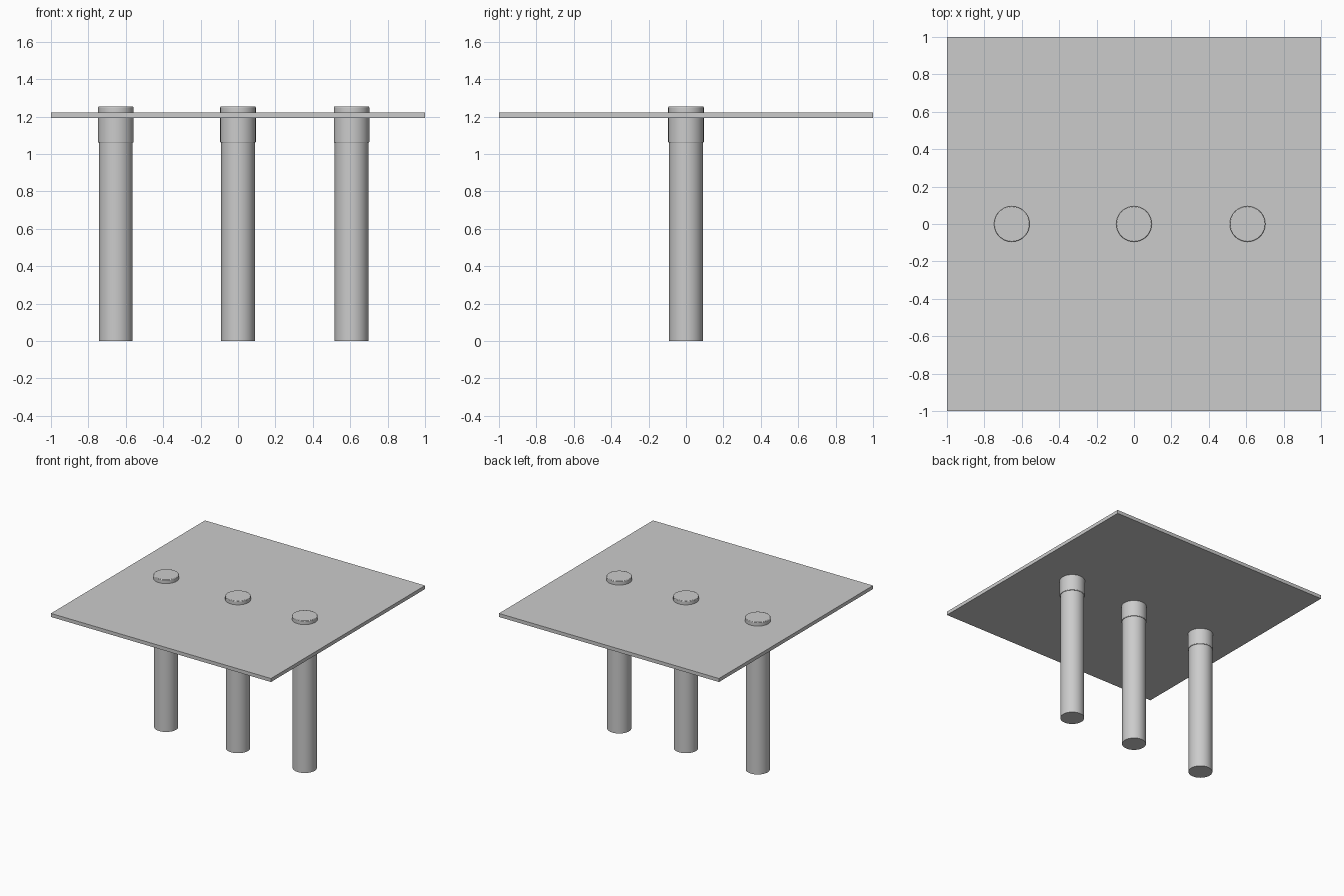
import bpy, math

if "Cube" in bpy.data.objects:
    bpy.data.objects.remove(bpy.data.objects["Cube"])


def cylinder(name, x, radius, z0, z1, bevel=0.0):
    bpy.ops.mesh.primitive_cylinder_add(
        vertices=64, radius=radius, depth=z1 - z0, location=(x, 0, (z0 + z1) / 2))
    ob = bpy.context.object
    ob.name = name
    if bevel:
        mod = ob.modifiers.new("edge_round", 'BEVEL')
        mod.width = bevel
        mod.segments = 2
        mod.limit_method = 'ANGLE'
        mod.angle_limit = math.radians(40)
    bpy.ops.object.shade_smooth_by_angle(angle=math.radians(30))
    return ob


# Thin square slab
bpy.ops.mesh.primitive_cube_add(size=1, location=(0, 0, 1.207))
slab = bpy.context.object
slab.name = "slab"
slab.scale = (2, 2, 0.029)
bpy.ops.object.transform_apply(location=False, rotation=False, scale=True)

# Three pipes, each with a slightly wider collar passing through the slab
for side, x in (("left", -0.653), ("middle", 0.0), ("right", 0.607)):
    cylinder(side + "_pipe", x, 0.09, 0.0, 1.10)
    cylinder(side + "_collar", x, 0.095, 1.06, 1.253, bevel=0.004)
